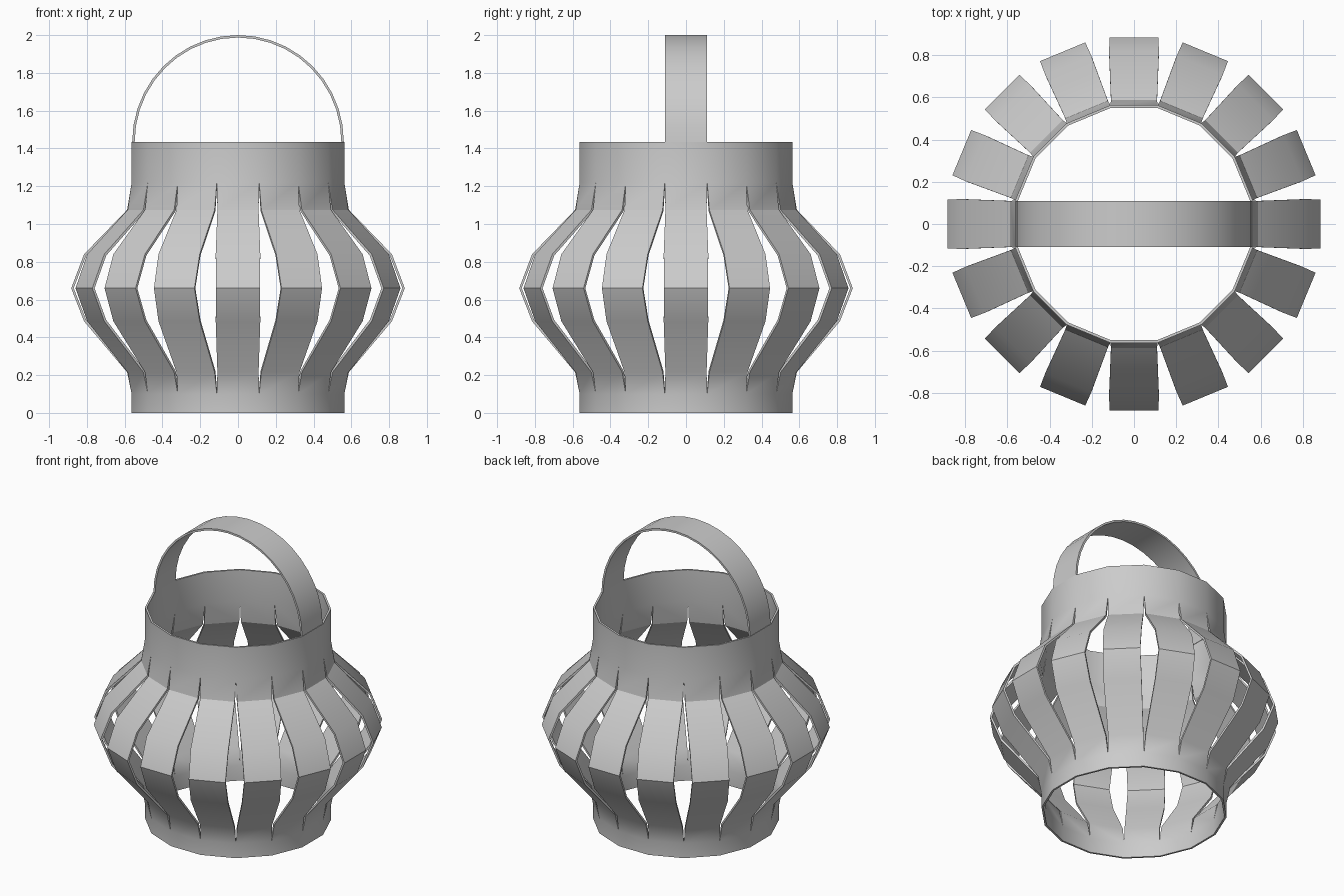
import bpy, bmesh
from math import sin, cos, pi, tan

if "Cube" in bpy.data.objects:
    bpy.data.objects.remove(bpy.data.objects["Cube"])

SIDES = 16
WALL = 0.013


def finish(name, bm):
    # Weld, thicken inwards and shade the sheet
    bmesh.ops.remove_doubles(bm, verts=bm.verts, dist=0.0005)
    mesh = bpy.data.meshes.new(name)
    bm.to_mesh(mesh)
    bm.free()
    obj = bpy.data.objects.new(name, mesh)
    bpy.context.collection.objects.link(obj)
    mod = obj.modifiers.new("paper_thickness", 'SOLIDIFY')
    mod.thickness = WALL
    mod.offset = -1
    bpy.ops.object.select_all(action='DESELECT')
    obj.select_set(True)
    bpy.context.view_layer.objects.active = obj
    bpy.ops.object.modifier_apply(modifier=mod.name)
    bpy.ops.object.shade_smooth_by_angle(angle=0.52)
    return obj


def sheet(bm, rows):
    # Quad strip from (left, right) point pairs
    pairs = [(bm.verts.new(l), bm.verts.new(r)) for l, r in rows]
    for (a, b), (d, c) in zip(pairs, pairs[1:]):
        bm.faces.new((a, b, c, d))


# Lantern body: rings joined by bulging strips (distance, height, half width)
full = 0.563 * tan(pi / SIDES)
profile = [(0.563, 0, full), (0.563, 0.10, full), (0.587, 0.215, 0.109),
           (0.815, 0.485, 0.118), (0.883, 0.66, 0.116), (0.815, 0.84, 0.118),
           (0.587, 1.075, 0.109), (0.563, 1.22, full), (0.563, 1.435, full)]
bm = bmesh.new()
for i in range(SIDES):
    a = 2 * pi * i / SIDES
    sheet(bm, [tuple((r * cos(a) - s * w * sin(a), r * sin(a) + s * w * cos(a), z)
                     for s in (-1, 1)) for r, z, w in profile])
finish("lantern_body", bm)

# Arched carrying handle
bm = bmesh.new()
steps = 20
arch = [(0.56 * cos(pi * i / steps), 1.435 + 0.565 * sin(pi * i / steps))
        for i in range(steps + 1)]
sheet(bm, [((x, -0.11, z), (x, 0.11, z)) for x, z in arch])
finish("handle", bm)
